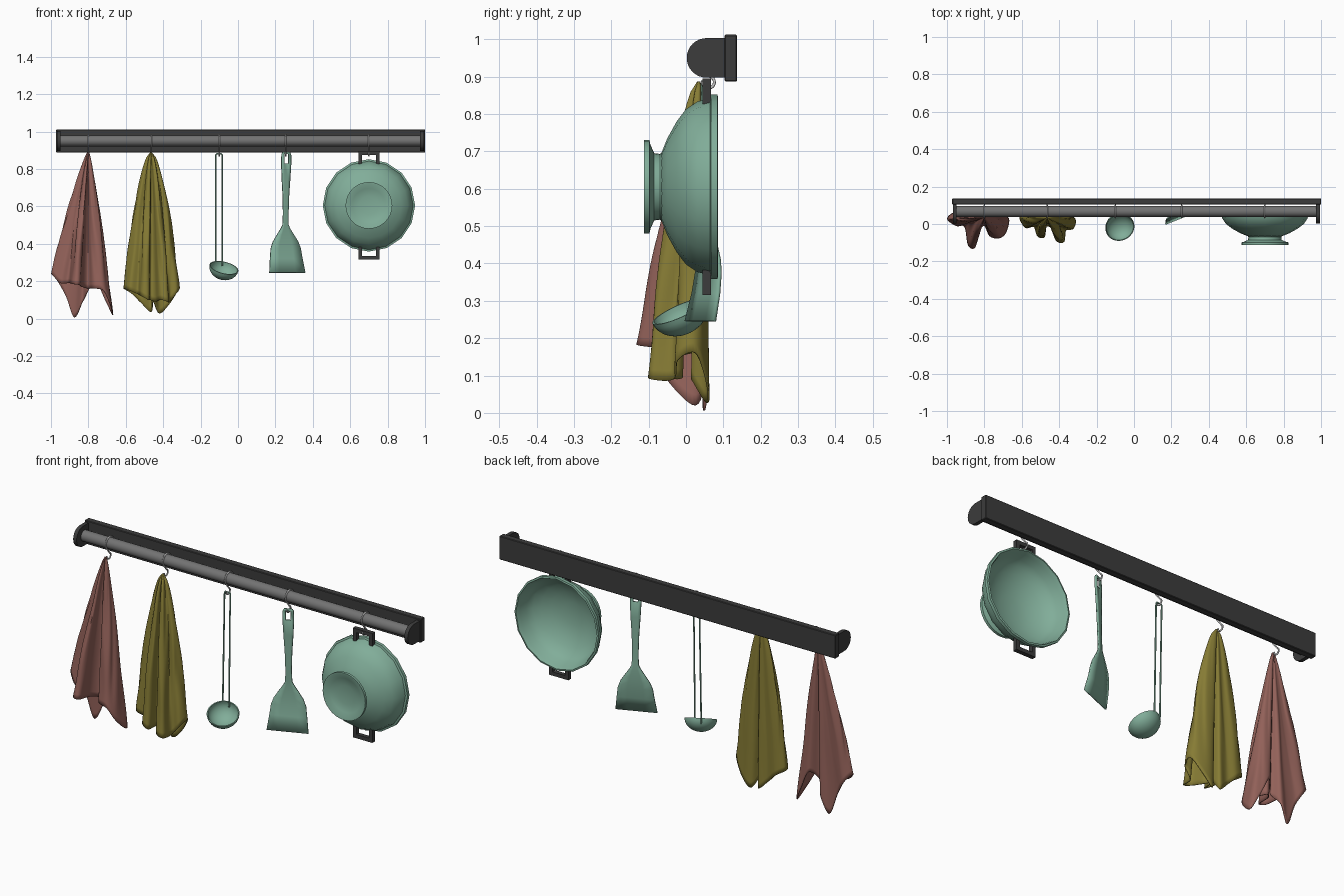
import bpy, bmesh, math
from mathutils import Vector, Matrix

if "Cube" in bpy.data.objects:
    bpy.data.objects.remove(bpy.data.objects["Cube"])

def material(name, rgb):
    m = bpy.data.materials.new(name)
    m.diffuse_color = (*rgb, 1)
    m.use_nodes = True
    m.node_tree.nodes["Principled BSDF"].inputs["Base Color"].default_value = m.diffuse_color
    return m

DARK = material("charcoal", (0.045, 0.045, 0.045))
STEEL = material("steel", (0.17, 0.17, 0.17))
TEAL = material("teal", (0.22, 0.42, 0.32))
RED = material("clay_red", (0.29, 0.12, 0.10))
YELLOW = material("mustard", (0.24, 0.20, 0.035))

def finish(bm, name, mat=None, smooth=35, thick=0):
    bmesh.ops.recalc_face_normals(bm, faces=bm.faces)
    me = bpy.data.meshes.new(name)
    bm.to_mesh(me)
    bm.free()
    ob = bpy.data.objects.new(name, me)
    bpy.context.collection.objects.link(ob)
    if mat:
        me.materials.append(mat)
    bpy.ops.object.select_all(action='DESELECT')
    ob.select_set(True)
    bpy.context.view_layer.objects.active = ob
    if smooth:
        bpy.ops.object.shade_smooth_by_angle(angle=math.radians(smooth))
    if thick:
        mod = ob.modifiers.new("thickness", 'SOLIDIFY')
        mod.thickness, mod.offset = thick, 0
    return ob

def add_box(bm, lo, hi):
    lo, hi = Vector(lo), Vector(hi)
    mtx = Matrix.Translation((lo + hi) / 2) @ Matrix.Diagonal((*(hi - lo), 1))
    bmesh.ops.create_cube(bm, size=1, matrix=mtx)

def lathe(name, profile, seg, mtx, mat):
    """Revolve (radius, height) pairs around local z, then place with mtx."""
    bm = bmesh.new()
    vs = [bm.verts.new((r, 0, h)) for r, h in profile]
    es = [bm.edges.new(p) for p in zip(vs, vs[1:])]
    bmesh.ops.spin(bm, geom=vs + es, axis=(0, 0, 1), cent=(0, 0, 0),
                   angle=2 * math.pi, steps=seg, use_duplicate=False)
    bmesh.ops.remove_doubles(bm, verts=bm.verts, dist=1e-5)
    bmesh.ops.transform(bm, matrix=mtx, verts=bm.verts)
    return finish(bm, name, mat, 40)

def wire(name, pts, radius, mat=None):
    cu = bpy.data.curves.new(name, 'CURVE')
    cu.dimensions, cu.bevel_depth, cu.bevel_resolution = '3D', radius, 2
    cu.use_fill_caps = True
    sp = cu.splines.new('POLY')
    sp.points.add(len(pts) - 1)
    for p, co in zip(sp.points, pts):
        p.co = (*co, 1)
    ob = bpy.data.objects.new(name, cu)
    bpy.context.collection.objects.link(ob)
    if mat:
        cu.materials.append(mat)
    return ob

# Wall rail: back plate, rounded end brackets, round bar
bm = bmesh.new()
add_box(bm, (-0.972, 0.103, 0.887), (1.0, 0.137, 1.012))
bmesh.ops.bevel(bm, geom=bm.edges[:], offset=0.003, segments=1, affect='EDGES')
finish(bm, "back_plate", DARK, 0)
for side, x in (("left", -0.968), ("right", 0.974)):
    bm = bmesh.new()
    pts = [(0.105, 0.897), (0.105, 1.003)]
    for i in range(17):
        a = math.pi / 2 + math.pi * i / 16
        pts.append((0.055 + 0.053 * math.cos(a), 0.95 + 0.053 * math.sin(a)))
    f = bm.faces.new([bm.verts.new((x, y, z)) for y, z in pts])
    new = bmesh.ops.extrude_face_region(bm, geom=[f])["geom"]
    bmesh.ops.translate(bm, vec=(0.02, 0, 0), verts=[v for v in new if isinstance(v, bmesh.types.BMVert)])
    finish(bm, side + "_bracket", DARK)
lathe("rail_bar", [(0, -0.955), (0.029, -0.955), (0.029, 0.98), (0, 0.98)], 32,
      Matrix.Translation((0, 0.067, 0.95)) @ Matrix.Rotation(math.pi / 2, 4, 'Y'), STEEL)

# S hooks over the bar
def arc(cy, cz, r, a0, a1, n):
    return [(cy + r * math.cos(math.radians(a0 + (a1 - a0) * i / n)),
             cz + r * math.sin(math.radians(a0 + (a1 - a0) * i / n))) for i in range(n + 1)]
hook = arc(0.067, 0.95, 0.033, -10, 235, 20) + arc(0.06, 0.885, 0.016, 70, -190, 14)
for i, x in enumerate((-0.8, -0.465, -0.1, 0.255, 0.7)):
    wire(f"hook_{i + 1}", [(x, y, z) for y, z in hook], 0.004)

# Colander bowl, facing backwards, with its foot to the front
bowl = Matrix.Translation((0.7, 0, 0.605)) @ Matrix.Rotation(-math.pi / 2, 4, 'X')
lathe("bowl", [(0, -0.07), (0.09, -0.066), (0.13, -0.05), (0.175, -0.025), (0.208, 0),
               (0.228, 0.03), (0.237, 0.064), (0.247, 0.067), (0.247, 0.084), (0.238, 0.086),
               (0.229, 0.066), (0.218, 0.03), (0.198, 0.002), (0.165, -0.021),
               (0.12, -0.044), (0.06, -0.057), (0, -0.06)], 16, bowl, TEAL)
lathe("bowl_foot", [(0.1, -0.052), (0.088, -0.07), (0.09, -0.085), (0.112, -0.095), (0.125, -0.098),
                    (0.125, -0.112), (0.118, -0.112), (0.09, -0.098), (0.05, -0.091), (0, -0.089)],
      32, bowl, TEAL)
for name, s in (("upper_handle", 1), ("lower_handle", -1)):
    bm = bmesh.new()
    for x in (0.643, 0.737):
        zs = sorted((0.605 + s * 0.222, 0.605 + s * 0.27))
        add_box(bm, (x, 0.044, zs[0]), (x + 0.02, 0.067, zs[1]))
    zs = sorted((0.605 + s * 0.27, 0.605 + s * 0.29))
    add_box(bm, (0.643, 0.044, zs[0]), (0.757, 0.067, zs[1]))
    finish(bm, name, DARK, 0)

# Spatula: rows of (z, half width, y), hole near the top, turned about z
rows = [(0.89, 0.020, 0.052), (0.879, 0.027, 0.052), (0.83, 0.028, 0.053), (0.75, 0.024, 0.056),
        (0.66, 0.018, 0.058), (0.56, 0.015, 0.060), (0.50, 0.017, 0.063), (0.48, 0.027, 0.064),
        (0.45, 0.047, 0.064), (0.41, 0.073, 0.063), (0.375, 0.086, 0.060), (0.32, 0.093, 0.053),
        (0.245, 0.103, 0.037)]
bm = bmesh.new()
turn = Matrix.Translation((0.257, 0, 0)) @ Matrix.Translation((0, 0.055, 0)) @ \
    Matrix.Rotation(math.radians(22), 4, 'Z') @ Matrix.Translation((0, -0.055, 0))
grid = [[bm.verts.new(turn @ Vector((u * w, y, z))) for u in (-1, -0.45, 0.45, 1)] for z, w, y in rows]
for i, (a, b) in enumerate(zip(grid, grid[1:])):
    for j in range(3):
        if (i, j) != (1, 1):
            bm.faces.new((a[j], a[j + 1], b[j + 1], b[j]))
finish(bm, "spatula", TEAL, 60, 0.008)

# Ladle: tilted half bowl on a looped wire
up = Vector((0.24, -0.45, 1)).normalized()
tilt = Matrix.Translation((-0.075, -0.018, 0.272)) @ up.to_track_quat('Z', 'Y').to_matrix().to_4x4()
def half(r, d, n=8):
    return [(r * math.sin(math.pi / 2 * i / n), -d * math.cos(math.pi / 2 * i / n)) for i in range(n + 1)]
lathe("ladle_bowl", half(0.079, 0.064) + half(0.074, 0.059)[::-1], 32, tilt, TEAL)
wire("ladle_handle", [(-0.119, 0.042, 0.28), (-0.118, 0.056, 0.876), (-0.113, 0.056, 0.881),
                      (-0.09, 0.056, 0.881), (-0.085, 0.056, 0.876), (-0.084, 0.045, 0.28)], 0.004, TEAL)

# Hanging towels: hem points (dx, dy, z) gathered up to one apex
def towel(name, ax, hem, power, mat):
    n, sub, levels = len(hem), 6, 30
    pts = []
    for i in range(n):
        p = [Vector(hem[(i + k) % n]) for k in (-1, 0, 1, 2)]
        for j in range(sub):
            t = j / sub
            pts.append(0.5 * (2 * p[1] + (p[2] - p[0]) * t + (2 * p[0] - 5 * p[1] + 4 * p[2] - p[3]) * t * t
                              + (3 * p[1] - p[0] - 3 * p[2] + p[3]) * t ** 3))
    bm = bmesh.new()
    rings = []
    for k in range(levels + 1):
        t = k / levels
        f = 0.03 + 0.97 * t ** power
        ring = []
        for i, p in enumerate(pts):
            w = 1 + 0.05 * math.sin(9 * t + 5 * math.sin(i * 0.23)) * math.sin(math.pi * t)
            ring.append(bm.verts.new((ax + p.x * f * w, 0.036 + p.y * f * w, 0.885 + (p.z - 0.885) * t)))
        rings.append(ring)
    m = len(pts)
    for a, b in zip(rings, rings[1:]):
        for i in range(m):
            bm.faces.new((a[i], a[(i + 1) % m], b[(i + 1) % m], b[i]))
    bm.faces.new(rings[0])
    finish(bm, name, mat, 70, 0.005)

towel("red_towel", -0.8, [
    (-0.197, -0.01, .24), (-0.15, -0.045, .19), (-0.105, -0.05, .19), (-0.085, -0.15, .185),
    (-0.05, -0.16, .18), (-0.035, -0.08, .17), (0, -0.045, .16), (0.03, -0.1, .16), (0.08, -0.11, .15),
    (0.115, -0.08, .08), (0.13, -0.01, .02), (0.09, 0.015, .1), (0.04, 0.02, .2), (0, -0.02, .15),
    (-0.03, 0.02, .09), (-0.075, 0.012, .006), (-0.12, 0.01, .12), (-0.165, 0.022, .2)], 0.85, RED)
towel("yellow_towel", -0.465, [
    (-0.145, 0, .16), (-0.115, -0.055, .15), (-0.07, -0.05, .13), (-0.05, -0.1, .12), (-0.015, -0.105, .10),
    (-0.005, -0.05, .10), (0.025, -0.06, .09), (0.05, -0.125, .1), (0.09, -0.13, .09), (0.1, -0.07, .09),
    (0.14, -0.06, .14), (0.15, -0.01, .16), (0.1, 0.02, .08), (0.045, 0.02, .027), (0.012, -0.02, .09),
    (0, 0.02, .035), (-0.05, 0.01, .08), (-0.1, 0.022, .13)], 0.6, YELLOW)
